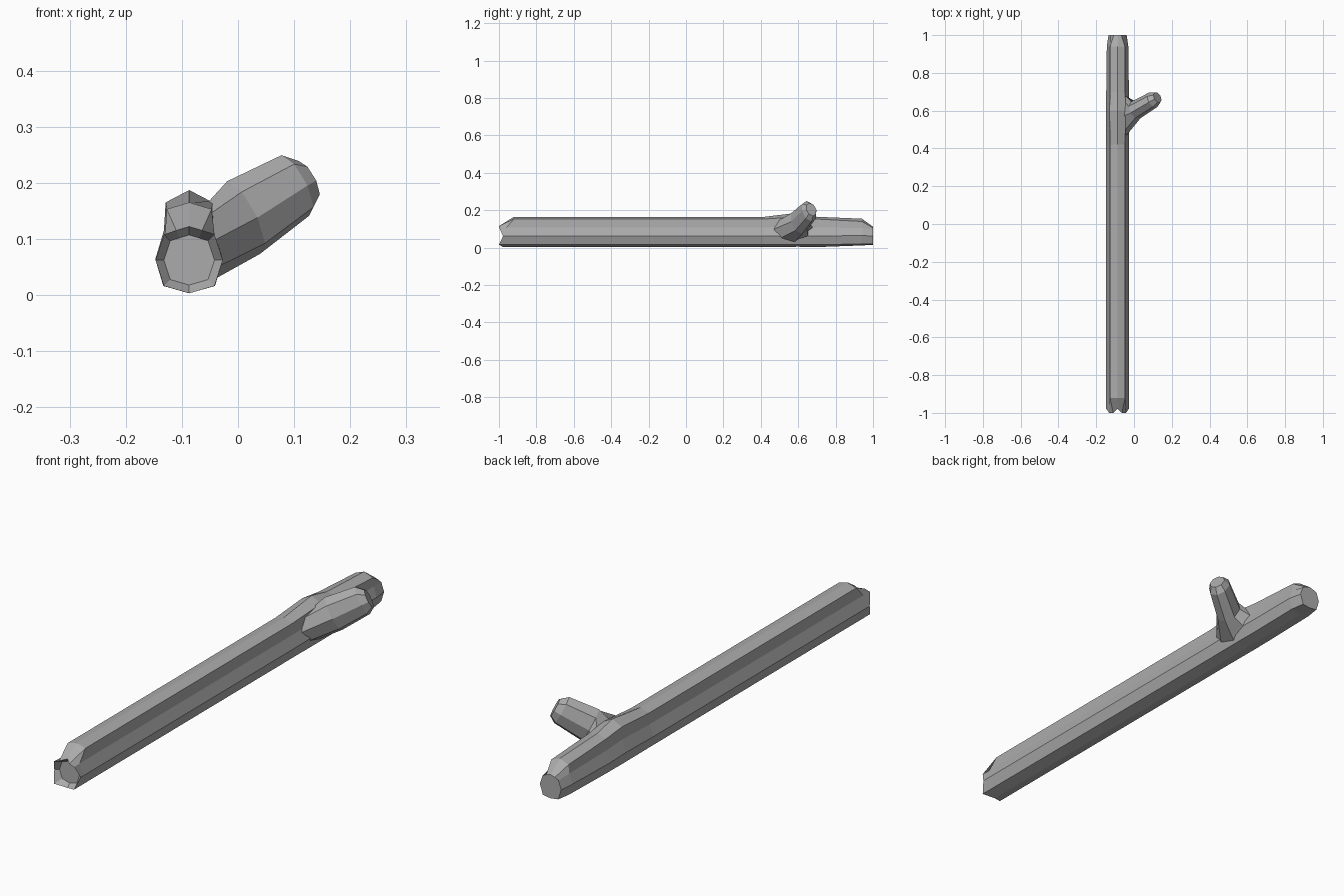
import bpy, bmesh
from math import sin, cos, tau
from mathutils import Vector

cube = bpy.data.objects.get("Cube")
if cube:
    bpy.data.objects.remove(cube, do_unlink=True)

GREY = (0.41, 0.41, 0.41, 1)
mat = bpy.data.materials.new("bark grey")
mat.use_nodes = True
mat.diffuse_color = GREY
bsdf = mat.node_tree.nodes["Principled BSDF"]
bsdf.inputs["Base Color"].default_value = GREY
bsdf.inputs["Roughness"].default_value = 0.9


def loft(name, rings):
    """Skin a list of equal rings and cap both ends."""
    bm = bmesh.new()
    loops = [[bm.verts.new(p) for p in ring] for ring in rings]
    n = len(loops[0])
    for a, b in zip(loops, loops[1:]):
        for i in range(n):
            j = (i + 1) % n
            bm.faces.new((a[i], a[j], b[j], b[i]))
    bm.faces.new(loops[0])
    bm.faces.new(loops[-1])
    bmesh.ops.recalc_face_normals(bm, faces=bm.faces)
    mesh = bpy.data.meshes.new(name)
    bm.to_mesh(mesh)
    bm.free()
    mesh.materials.append(mat)
    obj = bpy.data.objects.new(name, mesh)
    bpy.context.collection.objects.link(obj)
    return obj


AXIS_X = -0.087


def trunk_ring(y, half, jag=0.0):
    """Mirror a bottom-to-top half profile; jag pushes the bottom, side and top in."""
    full = half + [(-x, z) for x, z in half[-2:0:-1]]
    return [Vector((AXIS_X + x, y + (jag if i in (0, 2, 5, 8) else 0), z))
            for i, (x, z) in enumerate(full)]


# Trunk cross-sections, bottom to top
body = [(0, .003), (.045, .016), (.06, .062), (.043, .108), (.04, .153), (0, .165)]
swell = [(0, .005), (.046, .016), (.06, .065), (.045, .115), (.042, .165), (0, .187)]
rear = [(0, .012), (.044, .02), (.057, .065), (.043, .105), (.039, .14), (0, .155)]
butt = [(0, .015), (.035, .02), (.048, .062), (.036, .098), (.02, .106), (0, .112)]
lip = [(0, .003), (.045, .016), (.06, .062), (.045, .108), (.023, .115), (0, .122)]
core = [(.75 * x, .062 + .75 * (z - .062)) for x, z in lip]

# The front of the trunk slopes back above the end ring
front = trunk_ring(-0.92, body)
for p in front:
    if p.z < 0.12:
        p.y = -0.96

trunk = loft("log", [
    trunk_ring(-0.965, core),
    trunk_ring(-1, lip, 0.022),
    front,
    trunk_ring(0.42, body),
    trunk_ring(0.6, swell),
    trunk_ring(0.7, body),
    trunk_ring(0.94, rear),
    trunk_ring(1, butt)])

# Branch stub: a wide root along the trunk, then rings square to its axis
axis = Vector((0.77, 0.44, 0.46)).normalized()
side = Vector((0, 0, 1)).cross(axis).normalized()
up = axis.cross(side)


def branch_ring(centre, wide, tall, u=side, v=up):
    return [Vector(centre) + u * wide * cos(tau * i / 8)
            + v * tall * sin(tau * i / 8) for i in range(8)]


branch = loft("branch", [
    branch_ring((-.06, .57, .088), .125, .07, Vector((0, 1, 0)), Vector((0, 0, 1))),
    branch_ring((.01, .604, .138), .05, .073),
    branch_ring((.102, .658, .195), .044, .061),
    branch_ring((.124, .67, .204), .031, .039)])

# Weld the branch into the trunk
union = trunk.modifiers.new("weld branch", 'BOOLEAN')
union.operation = 'UNION'
union.solver = 'EXACT'
union.object = branch
bpy.context.view_layer.objects.active = trunk
bpy.ops.object.modifier_apply(modifier=union.name)
bpy.data.objects.remove(branch, do_unlink=True)
